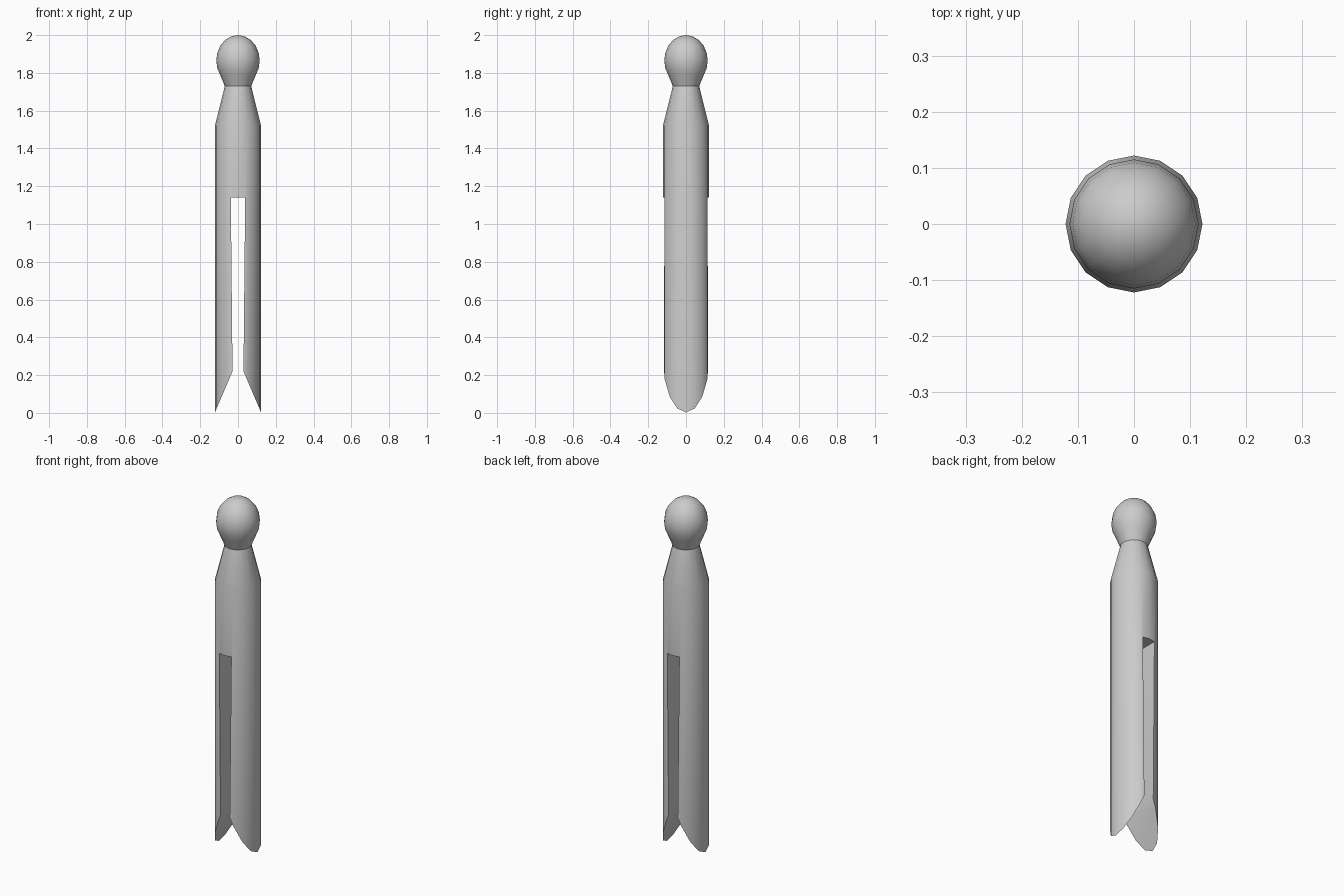
import bpy
import bmesh
import math

default = bpy.data.objects.get("Cube")
if default:
    bpy.data.objects.remove(default, do_unlink=True)

SIDES = 16

wood = bpy.data.materials.new("plain grey")
wood.use_nodes = True
GREY = (0.6, 0.6, 0.6, 1)
wood.diffuse_color = GREY
wood.node_tree.nodes["Principled BSDF"].inputs["Base Color"].default_value = GREY


def make_object(name, bm):
    bmesh.ops.recalc_face_normals(bm, faces=bm.faces)
    mesh = bpy.data.meshes.new(name)
    bm.to_mesh(mesh)
    bm.free()
    mesh.materials.append(wood)
    obj = bpy.data.objects.new(name, mesh)
    bpy.context.collection.objects.link(obj)
    return obj


def lathe(name, profile):
    """Turn (radius, height) points around z."""
    bm = bmesh.new()
    verts = [bm.verts.new((r, 0, z)) for r, z in profile]
    edges = [bm.edges.new(pair) for pair in zip(verts, verts[1:])]
    bmesh.ops.spin(bm, geom=verts + edges, cent=(0, 0, 0), axis=(0, 0, 1),
                   angle=math.tau, steps=SIDES, use_merge=True)
    bmesh.ops.remove_doubles(bm, verts=bm.verts, dist=0.0005)
    return make_object(name, bm)


# Turned peg: straight shaft, tapered shoulders, narrow neck and round head
head = [(0.115 * math.sin(a), 1.865 + 0.135 * math.cos(a))
        for a in (math.pi * i / 10 for i in range(7, -1, -1))]
peg = lathe("peg_body", [(0, 0), (0.122, 0), (0.122, 1.52), (0.07, 1.73)] + head)

# Slot between the two legs, flaring out at the feet
half = [(0.038, 1.14), (0.029, 0.22), (0.123, 0), (0.16, -0.086)]
outline = half + [(-x, z) for x, z in reversed(half)]
bm = bmesh.new()
face = bm.faces.new([bm.verts.new((x, -0.3, z)) for x, z in outline])
side = bmesh.ops.extrude_face_region(bm, geom=[face])["geom"]
bmesh.ops.translate(bm, vec=(0, 0.6, 0),
                    verts=[v for v in side if isinstance(v, bmesh.types.BMVert)])
cutter = make_object("slot_cutter", bm)
cutter.hide_render = True

cut = peg.modifiers.new("slot", "BOOLEAN")
cut.operation = "DIFFERENCE"
cut.solver = "EXACT"
cut.object = cutter

# Apply the cut, then smooth the turned surface and keep the slot edges sharp
bpy.ops.object.select_all(action="DESELECT")
peg.select_set(True)
bpy.context.view_layer.objects.active = peg
bpy.ops.object.modifier_apply(modifier=cut.name)
bpy.data.objects.remove(cutter, do_unlink=True)
bpy.ops.object.shade_smooth_by_angle(angle=math.radians(35))
